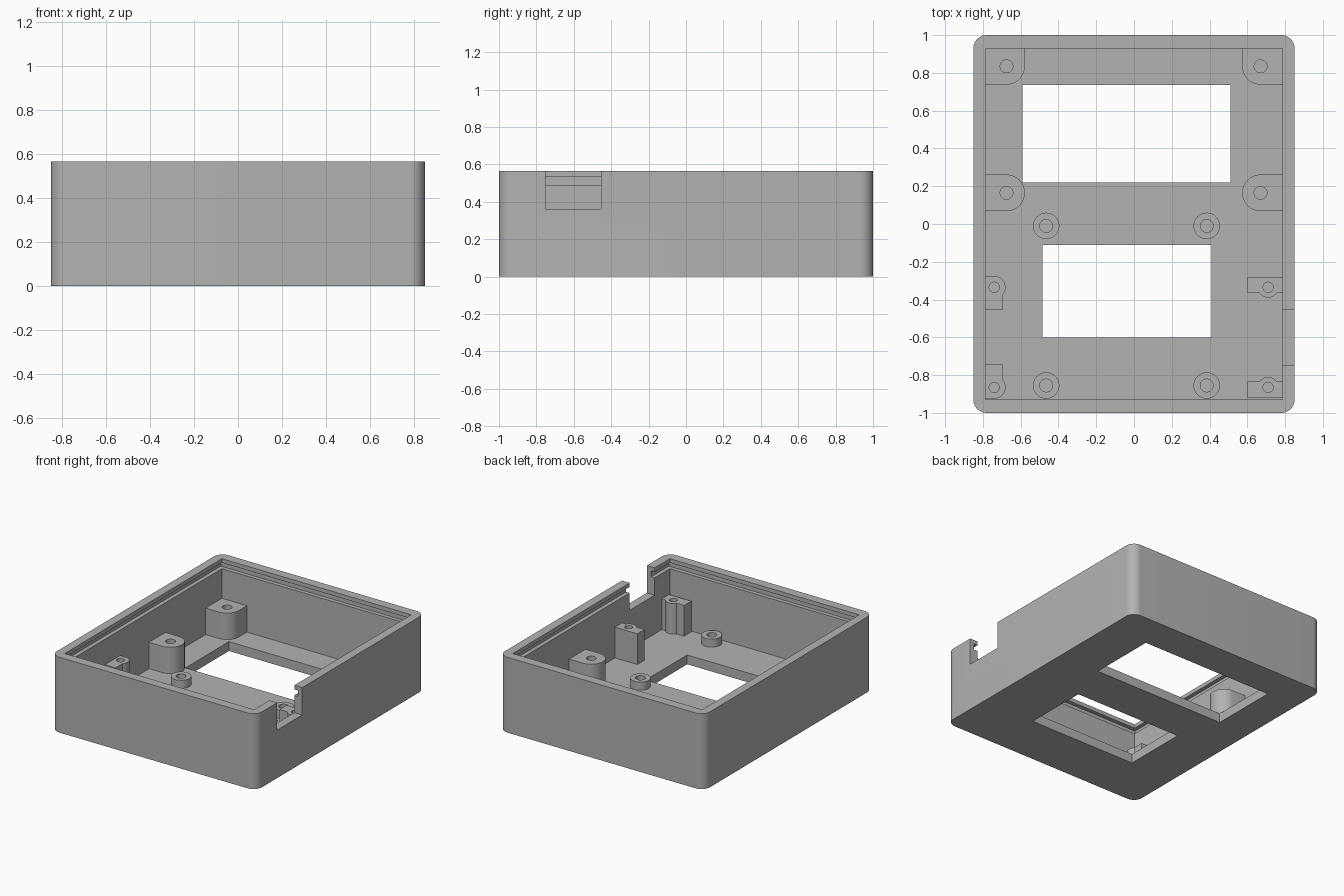
import bpy, bmesh
from math import radians, cos, sin

cube = bpy.data.objects.get("Cube")
if cube:
    bpy.data.objects.remove(cube, do_unlink=True)

grey = bpy.data.materials.new("plain grey")
grey.use_nodes = True
grey.diffuse_color = (0.45, 0.45, 0.45, 1)
grey.node_tree.nodes["Principled BSDF"].inputs["Base Color"].default_value = (0.45, 0.45, 0.45, 1)

HX, HY, TOP = 0.85, 1.0, 0.565      # outer half sizes and height
WX, WY, FLOOR = 0.785, 0.93, 0.07   # inner half sizes and floor level


def arc(r, start, end, steps=16, cx=0, cy=0):
    angles = [radians(start + (end - start) * i / steps) for i in range(steps + 1)]
    return [(cx + r * cos(a), cy + r * sin(a)) for a in angles]


def prism(name, outline, z0, z1):
    """Extrude a flat outline from z0 up to z1."""
    bm = bmesh.new()
    face = bm.faces.new([bm.verts.new((x, y, z0)) for x, y in outline])
    lifted = bmesh.ops.extrude_face_region(bm, geom=[face])["geom"]
    for v in lifted:
        if isinstance(v, bmesh.types.BMVert):
            v.co.z = z1
    bmesh.ops.recalc_face_normals(bm, faces=bm.faces)
    mesh = bpy.data.meshes.new(name)
    bm.to_mesh(mesh)
    bm.free()
    mesh.materials.append(grey)
    obj = bpy.data.objects.new(name, mesh)
    bpy.context.collection.objects.link(obj)
    return obj


def rect(x0, x1, y0, y1):
    return [(x0, y0), (x1, y0), (x1, y1), (x0, y1)]


def circle(x, y, r, n=32):
    return arc(r, 0, 360, n, x, y)[:-1]


def cut(obj, outline, z0, z1):
    """Subtract an extruded outline from the object."""
    cutter = prism("cutter", outline, z0, z1)
    cutter.hide_render = True
    mod = obj.modifiers.new("cut", "BOOLEAN")
    mod.operation, mod.solver, mod.object = "DIFFERENCE", "EXACT", cutter
    activate(obj)
    bpy.ops.object.modifier_apply(modifier=mod.name)
    bpy.data.objects.remove(cutter, do_unlink=True)


def activate(obj):
    bpy.ops.object.select_all(action="DESELECT")
    obj.select_set(True)
    bpy.context.view_layer.objects.active = obj


def smooth(obj):
    activate(obj)
    bpy.ops.object.shade_smooth_by_angle(angle=radians(30))


def post(name, local, x, y, top, hole, sx=1, sy=1):
    """Screw post from a local outline, mirrored by sx and sy."""
    obj = prism(name, [(x + sx * u, y + sy * v) for u, v in local], FLOOR - 0.01, top)
    cut(obj, circle(x, y, hole), 0, top + 0.1)
    smooth(obj)


# Tray with rounded vertical corners
R = 0.07
outer = []
for i, (sx, sy) in enumerate([(1, 1), (-1, 1), (-1, -1), (1, -1)]):
    outer += arc(R, 90 * i, 90 * i + 90, 10, sx * (HX - R), sy * (HY - R))
tray = prism("case_tray", outer, 0, TOP)
cut(tray, rect(-WX, WX, -WY, WY), FLOOR, TOP + 0.1)

# Lid groove, floor windows and side notch
cut(tray, rect(-WX - 0.03, WX + 0.03, -WY - 0.03, WY + 0.03), 0.49, 0.535)
cut(tray, rect(-0.59, 0.51, 0.22, 0.735), -0.1, 0.2)
cut(tray, rect(-0.485, 0.41, -0.6, -0.11), -0.1, 0.2)
cut(tray, rect(0.7, 0.95, -0.75, -0.455), 0.36, TOP + 0.1)
smooth(tray)

# Large wall posts, local +x towards the wall
corner = [(0.12, 0.105), (-0.097, 0.105)] + arc(0.097, 180, 270) + [(0.12, -0.097)]
middle = [(0.12, 0.097)] + arc(0.097, 90, 270) + [(0.12, -0.097)]
for side, x, sx in (("left", 0.67, 1), ("right", -0.675, -1)):
    post(side + "_corner_post", corner, x, 0.835, 0.268, 0.034, sx)
    post(side + "_middle_post", middle, x, 0.165, 0.268, 0.034, sx)

# Small posts beside the notch and on the opposite wall
narrow = [(-0.055, 0.06)] + arc(0.06, 90, -41.4) + [(0.045, -0.12), (-0.055, -0.12)]
wide = [(0.085, 0.055), (-0.11, 0.055), (-0.11, -0.03)]
wide += arc(0.055, -147, -33) + [(0.085, -0.03)]
for end, y, sy in (("rear", -0.335, 1), ("front", -0.865, -1)):
    post(end + "_narrow_post", narrow, -0.74, y, 0.3, 0.027, 1, sy)
    post(end + "_wide_post", wide, 0.71, y, 0.3, 0.027, 1, sy)

# Round floor bosses
for end, y in (("rear", -0.01), ("front", -0.855)):
    for side, x in (("left", 0.385), ("right", -0.465)):
        post(f"{end}_{side}_boss", circle(0, 0, 0.07), x, y, 0.131, 0.034)
